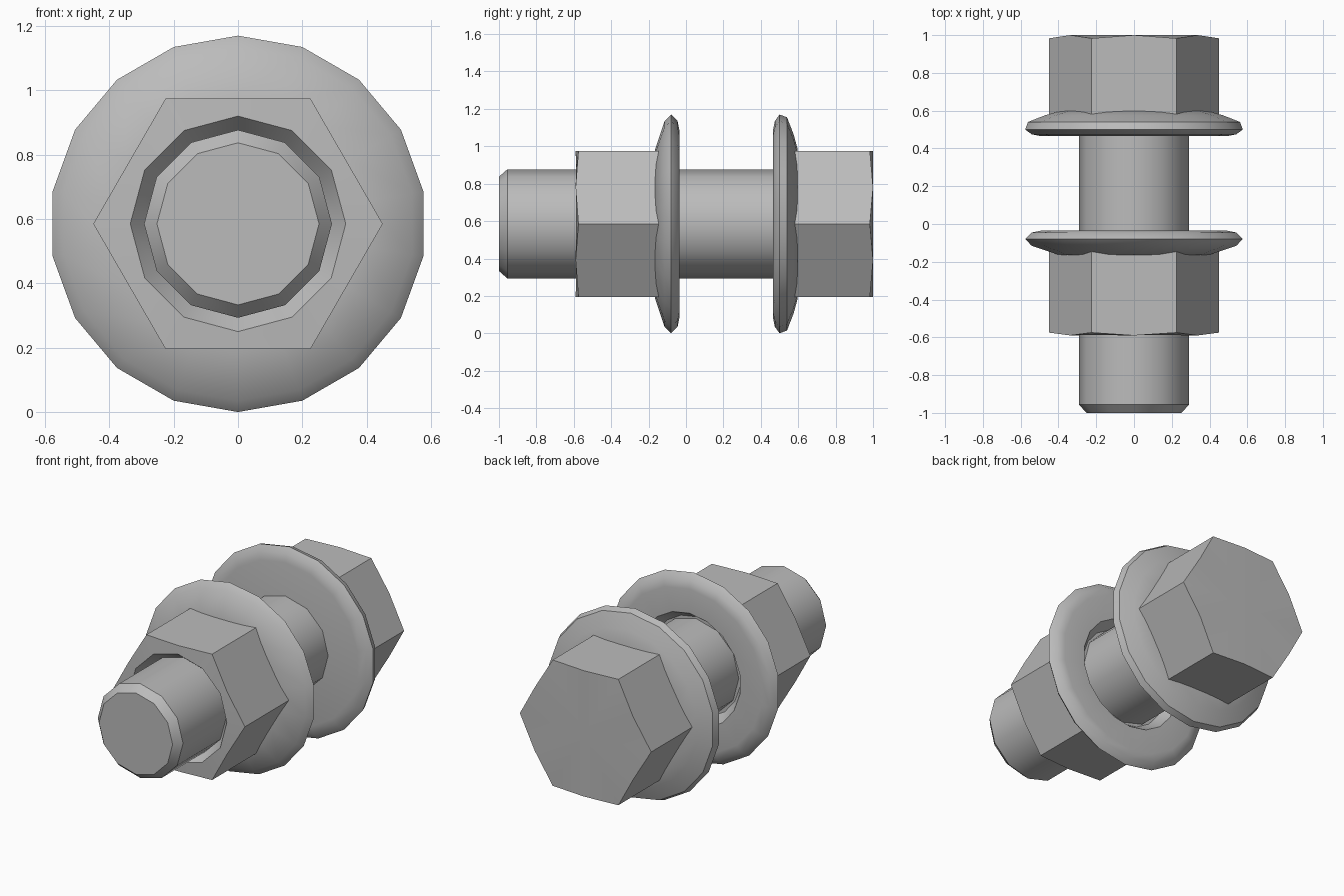
import bpy, bmesh
from math import sin, cos, pi, radians

AXIS_Z = 0.585

cube = bpy.data.objects.get("Cube")
if cube:
    bpy.data.objects.remove(cube, do_unlink=True)

steel = bpy.data.materials.new("grey steel")
steel.use_nodes = True
steel.diffuse_color = (0.5, 0.5, 0.5, 1)
steel.node_tree.nodes["Principled BSDF"].inputs["Base Color"].default_value = (0.5, 0.5, 0.5, 1)


def circle(y, r, n):
    """Ring of n points around the bolt axis, with one point at the bottom."""
    return [(r * sin(2 * pi * i / n), y, AXIS_Z - r * cos(2 * pi * i / n)) for i in range(n)]


def hexagon(y, r=0.45, corner=0.0):
    """Hexagon with corners on the sides; corner shifts its corners along y."""
    ring = []
    for i in range(12):
        on_corner = i % 2 == 1          # a = 90 degrees is a corner
        a = i * pi / 6
        rr = r if on_corner else r * cos(pi / 6)
        ring.append((rr * sin(a), y + (corner if on_corner else 0), AXIS_Z - rr * cos(a)))
    return ring


def loft(name, rings, closed=False):
    """Skin the rings; a closed loft makes a tube, an open one is capped."""
    bm = bmesh.new()
    loops = [[bm.verts.new(p) for p in ring] for ring in rings]
    n = len(rings[0])
    pairs = list(zip(loops, loops[1:]))
    if closed:
        pairs.append((loops[-1], loops[0]))
    for a, b in pairs:
        for i in range(n):
            j = (i + 1) % n
            bm.faces.new((a[i], a[j], b[j], b[i]))
    if not closed:
        for loop, ring in ((loops[0], rings[0]), (loops[-1], rings[-1])):
            ys = [p[1] for p in ring]
            y = min(ys) if loop is loops[0] else max(ys)
            tip = bm.verts.new((0, y, AXIS_Z))
            for i in range(n):
                bm.faces.new((loop[i], loop[(i + 1) % n], tip))
    bmesh.ops.recalc_face_normals(bm, faces=bm.faces)
    mesh = bpy.data.meshes.new(name)
    bm.to_mesh(mesh)
    bm.free()
    mesh.materials.append(steel)
    obj = bpy.data.objects.new(name, mesh)
    bpy.context.collection.objects.link(obj)
    bpy.ops.object.select_all(action='DESELECT')
    obj.select_set(True)
    bpy.context.view_layer.objects.active = obj
    bpy.ops.object.shade_smooth_by_angle(angle=radians(35))
    return obj


# Threaded shank with a chamfered tip
loft("shank", [circle(y, r, 12) for y, r in
               ((-1, 0.252), (-0.955, 0.292), (0.55, 0.292))])

# Hexagonal head with slightly dropped outer corners
loft("head", [hexagon(0.52), hexagon(1.0, corner=-0.017)])

# Dished flange under the head
loft("head_flange", [circle(y, r, 18) for y, r in
                     ((0.465, 0.5), (0.475, 0.55), (0.5, 0.585), (0.54, 0.57),
                      (0.575, 0.48), (0.597, 0.4))])

# Hexagonal nut with a countersunk bore
loft("nut", [hexagon(-0.10), hexagon(-0.59, corner=0.015),
             circle(-0.588, 0.335, 12), circle(-0.53, 0.29, 12),
             circle(-0.10, 0.29, 12)], closed=True)

# Dished flange on the nut, open around the shank
loft("nut_flange", [circle(y, r, 18) for y, r in
                    ((-0.035, 0.35), (-0.035, 0.5), (-0.045, 0.55), (-0.08, 0.585),
                     (-0.115, 0.55), (-0.165, 0.4), (-0.165, 0.30), (-0.12, 0.29))],
     closed=True)
